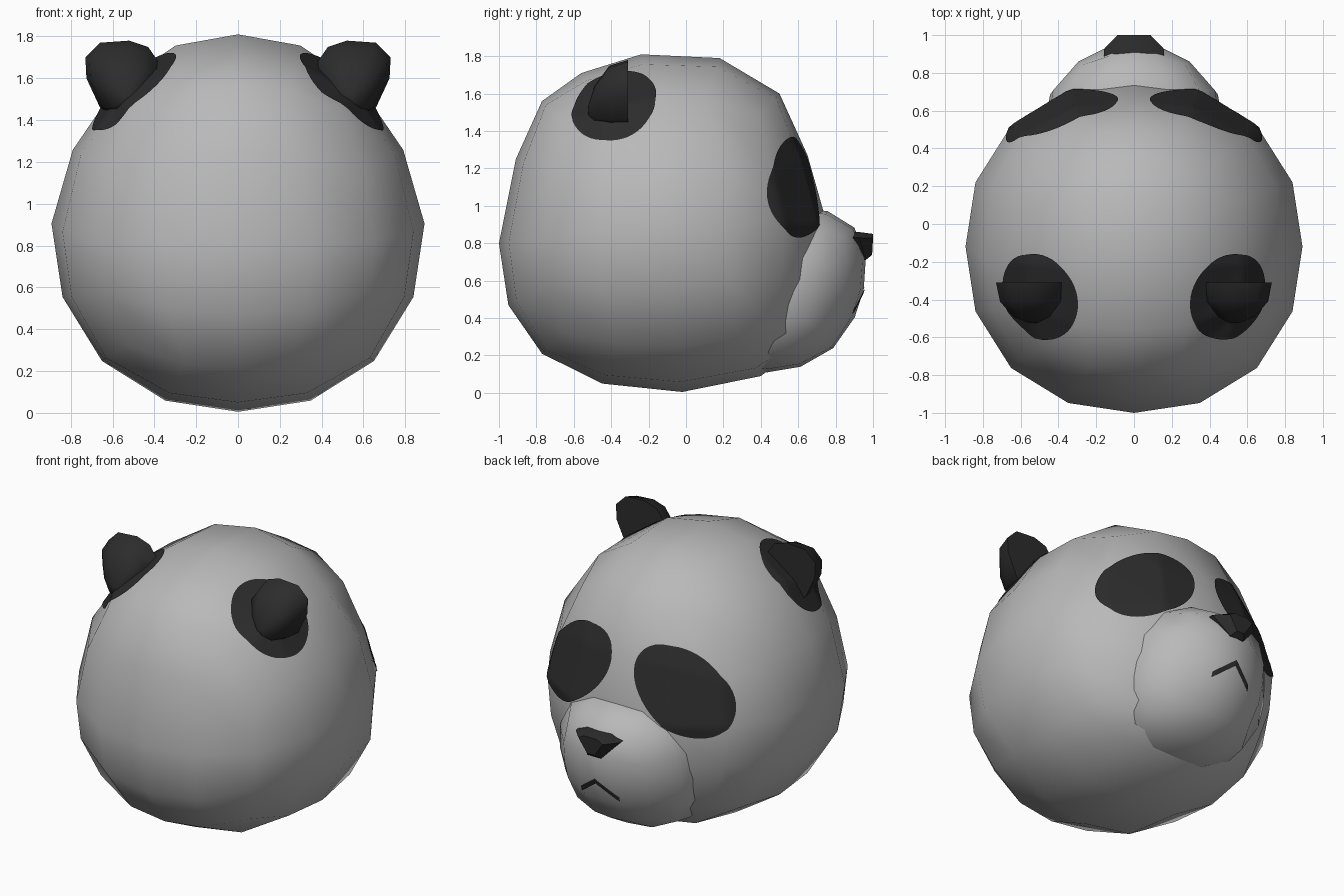
import bpy, bmesh, math
from mathutils import Vector
from mathutils.bvhtree import BVHTree

if "Cube" in bpy.data.objects:
    bpy.data.objects.remove(bpy.data.objects["Cube"])


def material(name, v):
    m = bpy.data.materials.new(name)
    m.diffuse_color = (v, v, v, 1)
    m.use_nodes = True
    m.node_tree.nodes["Principled BSDF"].inputs["Base Color"].default_value = m.diffuse_color
    return m


FUR = material("pale_fur", 0.485)
DARK = material("dark_fur", 0.025)


def finish(bm, name, mat, angle):
    me = bpy.data.meshes.new(name)
    bm.to_mesh(me)
    me.materials.append(mat)
    ob = bpy.data.objects.new(name, me)
    bpy.context.collection.objects.link(ob)
    bpy.ops.object.select_all(action='DESELECT')
    ob.select_set(True)
    bpy.context.view_layer.objects.active = ob
    bpy.ops.object.shade_smooth_by_angle(angle=math.radians(angle))
    return ob


def blob(name, shape, power):
    """Rounded quad ball; shape() maps unit coordinates to the final point."""
    bm = bmesh.new()
    bmesh.ops.create_cube(bm, size=2)
    bmesh.ops.subdivide_edges(bm, edges=bm.edges[:], cuts=3, use_grid_fill=True)
    for v in bm.verts:
        d = Vector([math.tan(c * math.pi / 4) for c in v.co])
        d /= sum(abs(c) ** power for c in d) ** (1 / power)
        v.co = shape(d)
    tree = BVHTree.FromBMesh(bm)
    finish(bm, name, FUR, 60)
    return tree


def decal(name, tree, rows, origin, u, v, d, closed, lift=0.008):
    """Thin painted patch: rows of 2D points dropped onto a surface along -d."""
    bm = bmesh.new()
    grid = []
    for row in rows:
        line = []
        for a, b in row:
            hit, n, _, _ = tree.ray_cast(origin + u * a + v * b + d * 2, -d)
            line.append(bm.verts.new(hit + n * lift))
        grid.append(line)
    for r0, r1 in zip(grid, grid[1:]):
        n = len(r0)
        for i in range(n if closed else n - 1):
            j = (i + 1) % n
            bm.faces.new((r0[i], r0[j], r1[j], r1[i]))
    if closed:
        bm.faces.new(grid[0])
    bmesh.ops.recalc_face_normals(bm, faces=bm.faces[:])
    bm.normal_update()
    if sum(f.normal.dot(d) for f in bm.faces) < 0:
        bmesh.ops.reverse_faces(bm, faces=bm.faces[:])
    finish(bm, name, DARK, 60)


def oval(ru, rv, skew=0.0, rings=14, seg=48):
    return [[(ru * k / rings * math.cos(t), rv * k / rings * math.sin(t + skew))
             for t in (2 * math.pi * i / seg for i in range(seg))]
            for k in range(1, rings + 1)]


def loft(name, rings, angle):
    """Closed solid through matching point rings."""
    bm = bmesh.new()
    vs = [[bm.verts.new(p) for p in r] for r in rings]
    for a, b in zip(vs, vs[1:]):
        for i in range(len(a)):
            j = (i + 1) % len(a)
            bm.faces.new((a[i], a[j], b[j], b[i]))
    bm.faces.new(vs[0])
    bm.faces.new(vs[-1])
    bmesh.ops.recalc_face_normals(bm, faces=bm.faces[:])
    finish(bm, name, DARK, angle)


# Side profile of the head (y, z), counted from the face over the crown
PROFILE = [(.755, .90), (.65, 1.27), (.50, 1.60), (.18, 1.79), (-.24, 1.81),
           (-.56, 1.71), (-.77, 1.56), (-.91, 1.25), (-1.0, .80), (-.95, .47),
           (-.77, .21), (-.45, .05), (-.02, .005), (.40, .09), (.61, .25), (.72, .56)]
POWER = 2.2
CENTRE = Vector((-.12, .905))


def head_shape(d):
    """Boxy ball following the side profile, narrower towards the crown."""
    m = math.hypot(d.y, d.z)
    p = CENTRE.copy()
    if m > 1e-6:
        full = ((abs(d.y) / m) ** POWER + (abs(d.z) / m) ** POWER) ** (-1 / POWER)
        k = (math.degrees(math.atan2(d.z, d.y)) % 360) / 22.5 + 1e-4
        i = int(k)
        a, b = Vector(PROFILE[i % 16]), Vector(PROFILE[(i + 1) % 16])
        p += (a.lerp(b, k - i) - CENTRE) * (m / full)
    return Vector((0.892 * d.x * (1 - 0.15 * max(0, d.z)), p.x, p.y))


def muzzle_shape(d):
    """Leans forward and narrows to the tip."""
    x = 0.475 * d.x * (1 - 0.4 * max(0, d.y) ** 3)
    z = 0.55 + 0.44 * d.z + (0.03 * max(0, d.y) if d.z < 0 else 0)
    return Vector((x, 0.51 + 0.44 * d.y + 0.075 * d.z, z))


head = blob("head", head_shape, POWER)
muzzle = blob("muzzle", muzzle_shape, 2.5)

X, Y, Z = Vector((1, 0, 0)), Vector((0, 1, 0)), Vector((0, 0, 1))
EAR = [(.36, 1.65), (.43, 1.75), (.52, 1.78), (.66, 1.77), (.73, 1.70),
       (.725, 1.6), (.66, 1.46), (.61, 1.43), (.45, 1.48)]
for s, side in ((-1, "left"), (1, "right")):
    # Tilted eye patches on the face
    d = Vector((s * 0.42, 0.9, 0)).normalized()
    u = Vector((s * 0.9, -0.42, 0)).normalized()
    decal("eye_patch_" + side, head, oval(0.31, 0.27, math.radians(-20)),
          Vector((s * 0.40, 0.60, 1.10)), u, Z, d, True)
    # Dark patch around the ear base
    d = Vector((s * 0.53, -0.28, 0.65)).normalized()
    u = d.cross(Y).normalized()
    decal("ear_patch_" + side, head, oval(0.262, 0.235),
          Vector((s * 0.51, -0.39, 1.55)), u, d.cross(u), d, True)
    # Ear: flat towards the face, rounded at the back
    rings = [[(s * (.53 + (x - .53) * k), y, 1.57 + (z - 1.57) * k - drop)
              for x, z in EAR]
             for y, k, drop in ((-.31, 1, 0), (-.41, .9, .01),
                                (-.49, .55, .045), (-.525, .12, .07))]
    loft("ear_" + side, rings, 60)

# Nose: wedge, wide on top and narrow below
NOSE = [(-.16, .83), (-.09, .86), (.09, .86), (.16, .83), (.05, .71), (-.05, .71)]
loft("nose", [[(x * k, y + (low if z < .75 else 0), .82 + (z - .82) * h)
               for x, z in NOSE]
              for y, k, h, low in ((.82, 1, 1, 0), (.925, 1, 1, .035),
                                   (1.0, .55, .75, -.005))], 30)

# Mouth: thin inverted V
xs = [i * 0.14 / 10 for i in range(-10, 11)]
decal("mouth", muzzle, [[(x, -0.76 * abs(x) + w) for x in xs]
                        for w in (-0.018, 0, 0.018)],
      Vector((0, 0, 0.545)), X, Z, Y, False, 0.005)
